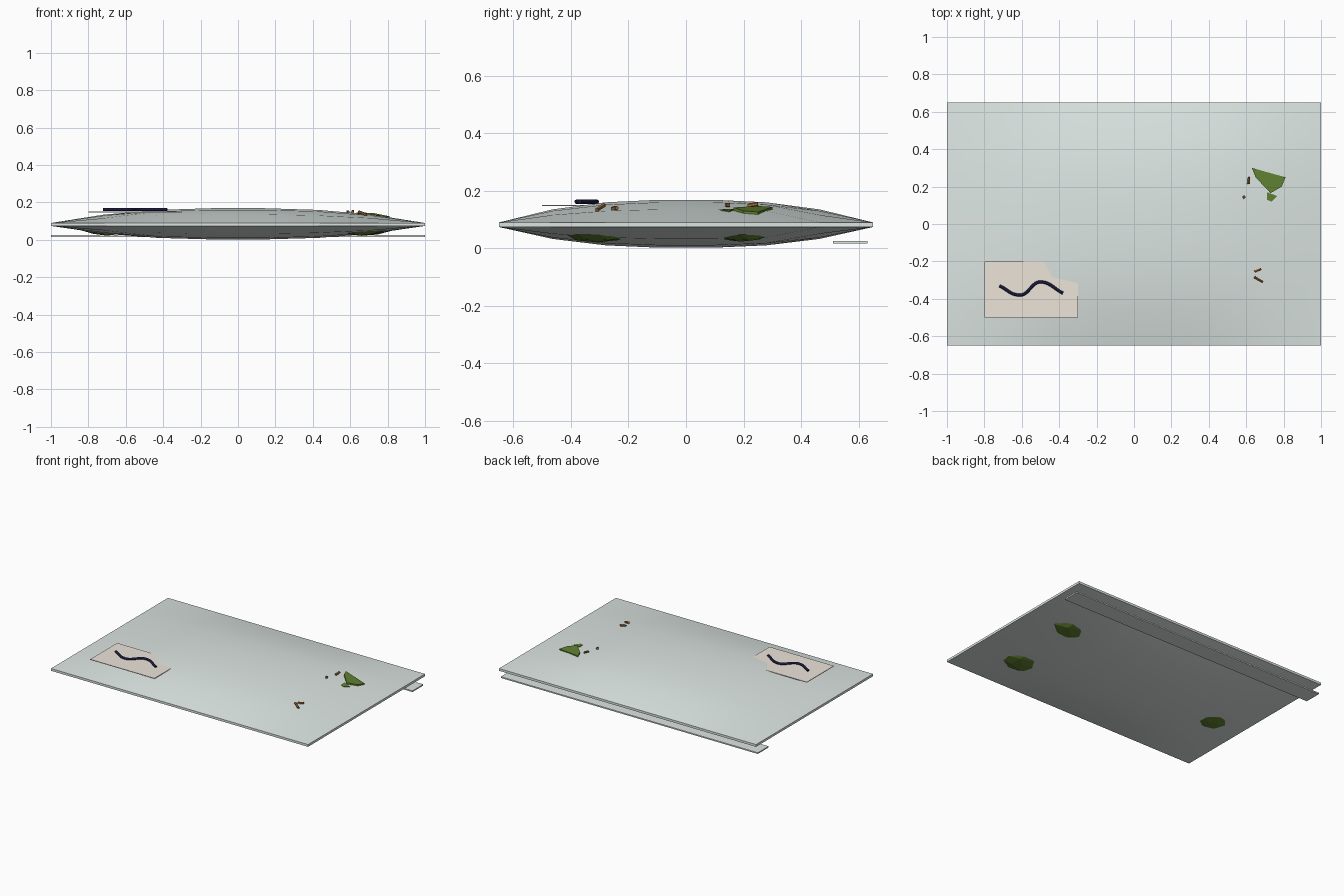
import bpy, bmesh, math, random
from mathutils import Vector

if "Cube" in bpy.data.objects:
    bpy.data.objects.remove(bpy.data.objects["Cube"])

random.seed(4)


def material(name, rgb):
    m = bpy.data.materials.new(name)
    m.diffuse_color = (*rgb, 1)
    m.use_nodes = True
    m.node_tree.nodes["Principled BSDF"].inputs["Base Color"].default_value = m.diffuse_color
    return m


FILM = material("film", (0.72, 0.79, 0.77))
PAPER = material("paper", (0.84, 0.78, 0.70))
INK = material("ink", (0.01, 0.01, 0.05))
GREEN = material("herb", (0.12, 0.22, 0.03))
BROWN = material("stalk", (0.35, 0.15, 0.04))


def finish(bm, name, mat, smooth=None):
    bmesh.ops.recalc_face_normals(bm, faces=bm.faces)
    me = bpy.data.meshes.new(name)
    bm.to_mesh(me)
    bm.free()
    ob = bpy.data.objects.new(name, me)
    bpy.context.collection.objects.link(ob)
    me.materials.append(mat)
    if smooth:
        bpy.ops.object.select_all(action='DESELECT')
        ob.select_set(True)
        bpy.context.view_layer.objects.active = ob
        bpy.ops.object.shade_smooth_by_angle(angle=math.radians(smooth))
    return ob


def box(name, lo, hi, mat):
    bm = bmesh.new()
    bmesh.ops.create_cube(bm, size=1)
    for v in bm.verts:
        v.co = [(a + b) / 2 + c * (b - a) for a, b, c in zip(lo, hi, v.co)]
    return finish(bm, name, mat)


# Pillow shaped bag: two puffed sheets joined along a thin rim
N = 7


def puff(u, v):
    return (1 - abs(u) ** 2.5) * (1 - abs(v) ** 2.5)


bm = bmesh.new()
sheets = []
for base, rise in ((0.09, 0.08), (0.074, -0.073)):
    rows = []
    for j in range(N + 1):
        v = -1 + 2 * j / N
        rows.append([bm.verts.new((u, 0.65 * v, base + rise * puff(u, v)))
                     for u in (-1 + 2 * i / N for i in range(N + 1))])
    for j in range(N):
        for i in range(N):
            bm.faces.new((rows[j][i], rows[j][i + 1], rows[j + 1][i + 1], rows[j + 1][i]))
    sheets.append(rows)
rims = [r[0][:-1] + [q[-1] for q in r[:-1]] + r[-1][:0:-1] + [q[0] for q in r[:0:-1]]
        for r in sheets]
a, b = rims
for i in range(len(a)):
    k = (i + 1) % len(a)
    bm.faces.new((a[i], a[k], b[k], b[i]))
finish(bm, "bag", FILM, 40)

# Closure strip beneath the back edge
box("closure_strip", (-1, 0.51, 0.016), (1, 0.63, 0.025), FILM)

# Label with a handwritten wavy stroke
box("label", (-0.8, -0.5, 0.147), (-0.3, -0.2, 0.151), PAPER)
cu = bpy.data.curves.new("label_stroke", 'CURVE')
cu.dimensions = '3D'
cu.bevel_depth = 0.008
cu.bevel_resolution = 2
cu.use_fill_caps = True
sp = cu.splines.new('BEZIER')
path = [(-0.72, -0.33), (-0.61, -0.38), (-0.50, -0.31), (-0.38, -0.37)]
sp.bezier_points.add(len(path) - 1)
for p, (x, y) in zip(sp.bezier_points, path):
    p.co = (x, y, 0.162)
    flat = (x, y) in path[1:3]
    p.handle_left_type = p.handle_right_type = 'FREE' if flat else 'AUTO'
    if flat:
        p.handle_left = (x - 0.05, y, 0.162)
        p.handle_right = (x + 0.05, y, 0.162)
cu.materials.append(INK)
bpy.context.collection.objects.link(bpy.data.objects.new("label_stroke", cu))


# Clumps of dried herb filling the bag; the outer ones press through the film
def clump(name, x, y, z, rx, ry, rz):
    bm = bmesh.new()
    bmesh.ops.create_icosphere(bm, subdivisions=2, radius=1)
    for v in bm.verts:
        c = v.co * random.uniform(0.93, 1.04)
        v.co = (x + c.x * rx, y + c.y * ry, z + c.z * rz)
    finish(bm, name, GREEN)


for i, (x, y) in enumerate([(0.68, 0.19), (0.66, -0.305), (-0.70, -0.10)]):
    clump(f"outer_clump_{i}", x, y, 0.075, 0.15, 0.14, 0.054)
for i, (x, y) in enumerate([(-0.4, 0.2), (-0.35, -0.2), (-0.05, 0.1),
                            (0.0, -0.25), (0.33, 0.2), (0.33, -0.15)]):
    clump(f"inner_clump_{i}", x, y, 0.08, 0.15, 0.14, 0.055)


# Leaf flakes on the top right
def leaf(name, pts):
    bm = bmesh.new()
    top = [bm.verts.new(p) for p in pts]
    low = [bm.verts.new(Vector(p) - Vector((0, 0, 0.015))) for p in pts]
    bm.faces.new(top)
    bm.faces.new(low[::-1])
    n = len(pts)
    for i in range(n):
        k = (i + 1) % n
        bm.faces.new((top[i], low[i], low[k], top[k]))
    finish(bm, name, GREEN)


leaf("large_leaf", [(0.63, 0.30, 0.144), (0.65, 0.25, 0.147), (0.73, 0.165, 0.142),
                    (0.79, 0.20, 0.130), (0.81, 0.25, 0.126)])
leaf("small_leaf", [(0.71, 0.17, 0.137), (0.71, 0.13, 0.136), (0.735, 0.12, 0.134),
                    (0.765, 0.15, 0.130)])

# Short stalks poking through the film
for i, (p, q) in enumerate([((0.612, 0.215, 0.148), (0.615, 0.25, 0.154)),
                            ((0.645, -0.255, 0.138), (0.68, -0.24, 0.140)),
                            ((0.645, -0.285, 0.150), (0.688, -0.31, 0.134)),
                            ((0.585, 0.15, 0.150), (0.592, 0.138, 0.150))]):
    p, q = Vector(p), Vector(q)
    bm = bmesh.new()
    bmesh.ops.create_cone(bm, cap_ends=True, segments=6, radius1=0.008,
                          radius2=0.007, depth=(q - p).length)
    rot = (q - p).to_track_quat('Z', 'Y').to_matrix()
    for v in bm.verts:
        v.co = rot @ v.co + (p + q) / 2
    finish(bm, f"stalk_{i}", BROWN)
